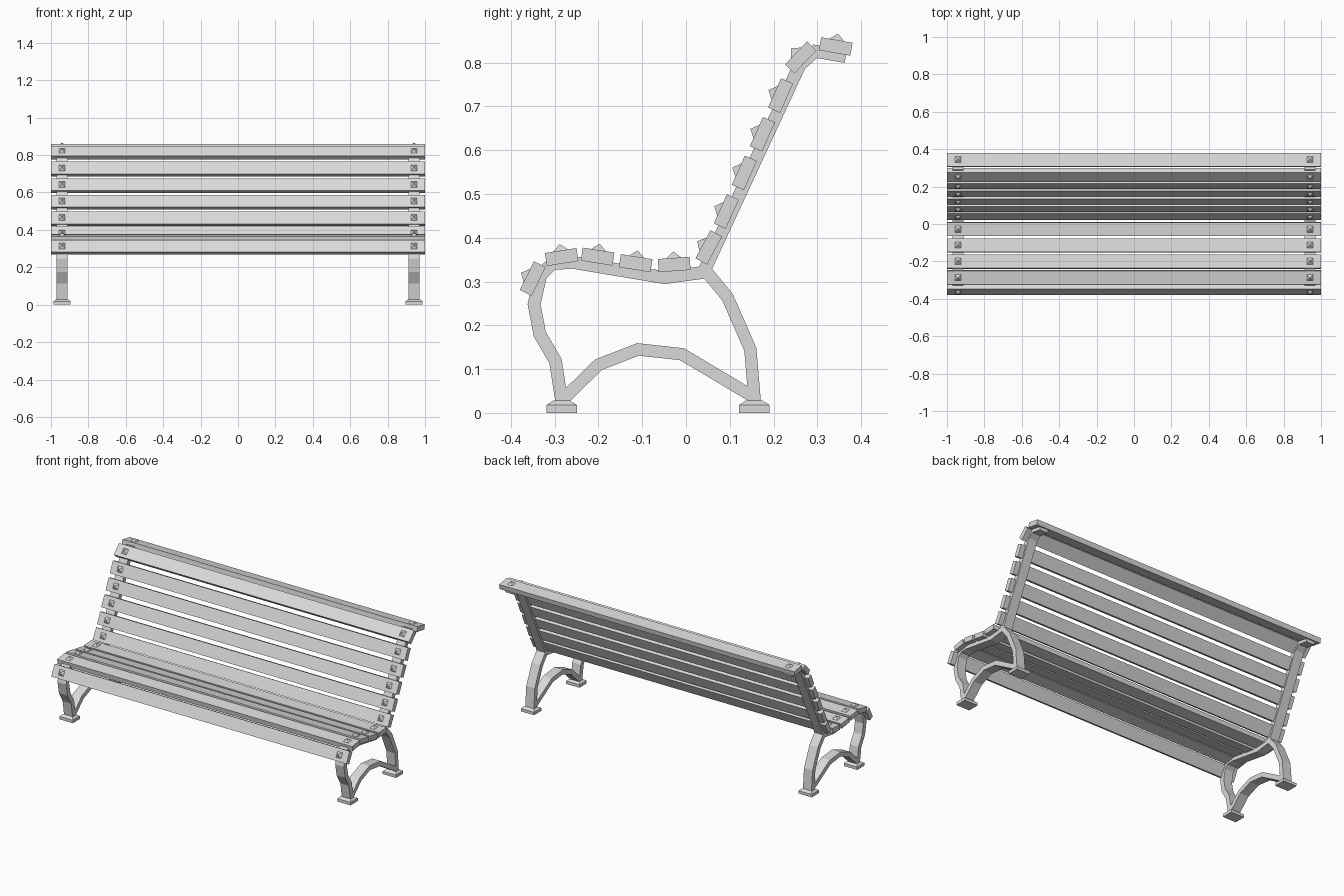
import bpy
import bmesh
import math
from mathutils import Matrix, Vector

if "Cube" in bpy.data.objects:
    bpy.data.objects.remove(bpy.data.objects["Cube"], do_unlink=True)

SIDE_X = 0.941      # centre of each end frame
FRAME_DEPTH = 0.058

grey = bpy.data.materials.new("light_grey")
grey.use_nodes = True
grey.diffuse_color = (0.7, 0.7, 0.7, 1)
grey.node_tree.nodes["Principled BSDF"].inputs["Base Color"].default_value = (0.7, 0.7, 0.7, 1)


def finish(bm, name, mirrored=False):
    bmesh.ops.recalc_face_normals(bm, faces=bm.faces)
    mesh = bpy.data.meshes.new(name)
    bm.to_mesh(mesh)
    bm.free()
    mesh.materials.append(grey)
    obj = bpy.data.objects.new(name, mesh)
    bpy.context.scene.collection.objects.link(obj)
    if mirrored:
        mod = obj.modifiers.new("mirror", 'MIRROR')
        mod.use_mirror_merge = False
    return obj


def bar(name, path, width):
    """Mitred flat bar following a (y, z) path, extruded across x."""
    pts = [Vector(p) for p in path]
    dirs = [(b - a).normalized() for a, b in zip(pts, pts[1:])]
    bm = bmesh.new()
    rings = []
    for i, p in enumerate(pts):
        d0, d1 = dirs[max(i - 1, 0)], dirs[min(i, len(dirs) - 1)]
        n0, n1 = Vector((-d0.y, d0.x)), Vector((-d1.y, d1.x))
        m = (n0 + n1).normalized()
        off = m * (width / 2 / m.dot(n0))
        ring = []
        for s, x in ((1, -1), (1, 1), (-1, 1), (-1, -1)):
            q = p + off * s
            ring.append(bm.verts.new((SIDE_X + x * FRAME_DEPTH / 2, q.x, q.y)))
        rings.append(ring)
    for r, t in zip(rings, rings[1:]):
        for k in range(4):
            j = (k + 1) % 4
            bm.faces.new((r[k], r[j], t[j], t[k]))
    bm.faces.new(rings[0])
    bm.faces.new(rings[-1])
    return finish(bm, name, True)


# End frames: front leg, seat and back in one bar, then rear leg and arched brace
bar("seat_and_back_frame", [
    (-0.284, 0.026), (-0.298, 0.118), (-0.334, 0.18), (-0.347, 0.248),
    (-0.332, 0.315), (-0.305, 0.341), (-0.259, 0.344), (-0.049, 0.309),
    (0.04, 0.321), (0.26, 0.795), (0.295, 0.826), (0.365, 0.814)], 0.029)
bar("rear_leg", [
    (0.045, 0.325), (0.095, 0.264), (0.147, 0.145), (0.157, 0.026)], 0.028)
bar("arched_brace", [
    (-0.282, 0.03), (-0.2, 0.11), (-0.11, 0.145), (-0.009, 0.134), (0.152, 0.038)], 0.028)

# Feet: flat pad with a tapered top
for name, y in (("front_foot", -0.284), ("rear_foot", 0.156)):
    bm = bmesh.new()
    bmesh.ops.create_cube(bm, size=1, matrix=Matrix.Translation((SIDE_X, y, 0.009))
                          @ Matrix.Diagonal((0.09, 0.07, 0.018, 1)))
    top = max(bm.faces, key=lambda f: f.calc_center_median().z)
    top = bmesh.ops.extrude_discrete_faces(bm, faces=[top])["faces"][0]
    for v in top.verts:
        v.co.x = SIDE_X + (v.co.x - SIDE_X) * 0.72
        v.co.y = y + (v.co.y - y) * 0.55
        v.co.z = 0.028
    finish(bm, name, True)

# Slats: y, z, tilt in degrees; each has a pyramid bolt head at both ends
seat = [(-0.35, 0.307, 64), (-0.284, 0.356, 9), (-0.202, 0.357, -9),
        (-0.115, 0.342, -9), (-0.027, 0.339, 4)]
back = [(0.052, 0.378, 62)]
back += [(0.092 + 0.0413 * i, 0.46 + 0.0883 * i, 66) for i in range(4)]
back += [(0.262, 0.812, 46), (0.342, 0.837, -10)]

LENGTH, WIDTH, THICK = 2.0, 0.073, 0.03
for group, slats in (("seat", seat), ("back", back)):
    for i, (y, z, tilt) in enumerate(slats, 1):
        place = Matrix.Translation((0, y, z)) @ Matrix.Rotation(math.radians(tilt), 4, 'X')
        bm = bmesh.new()
        bmesh.ops.create_cube(bm, size=1, matrix=place @ Matrix.Diagonal((LENGTH, WIDTH, THICK, 1)))
        finish(bm, f"{group}_slat_{i}")

        bm = bmesh.new()
        bmesh.ops.create_cone(
            bm, cap_ends=True, segments=4, radius1=0.024, radius2=0, depth=0.015,
            matrix=place @ Matrix.Translation((SIDE_X, 0, THICK / 2 + 0.0075))
            @ Matrix.Rotation(math.pi / 4, 4, 'Z'))
        finish(bm, f"{group}_bolt_{i}", True)
